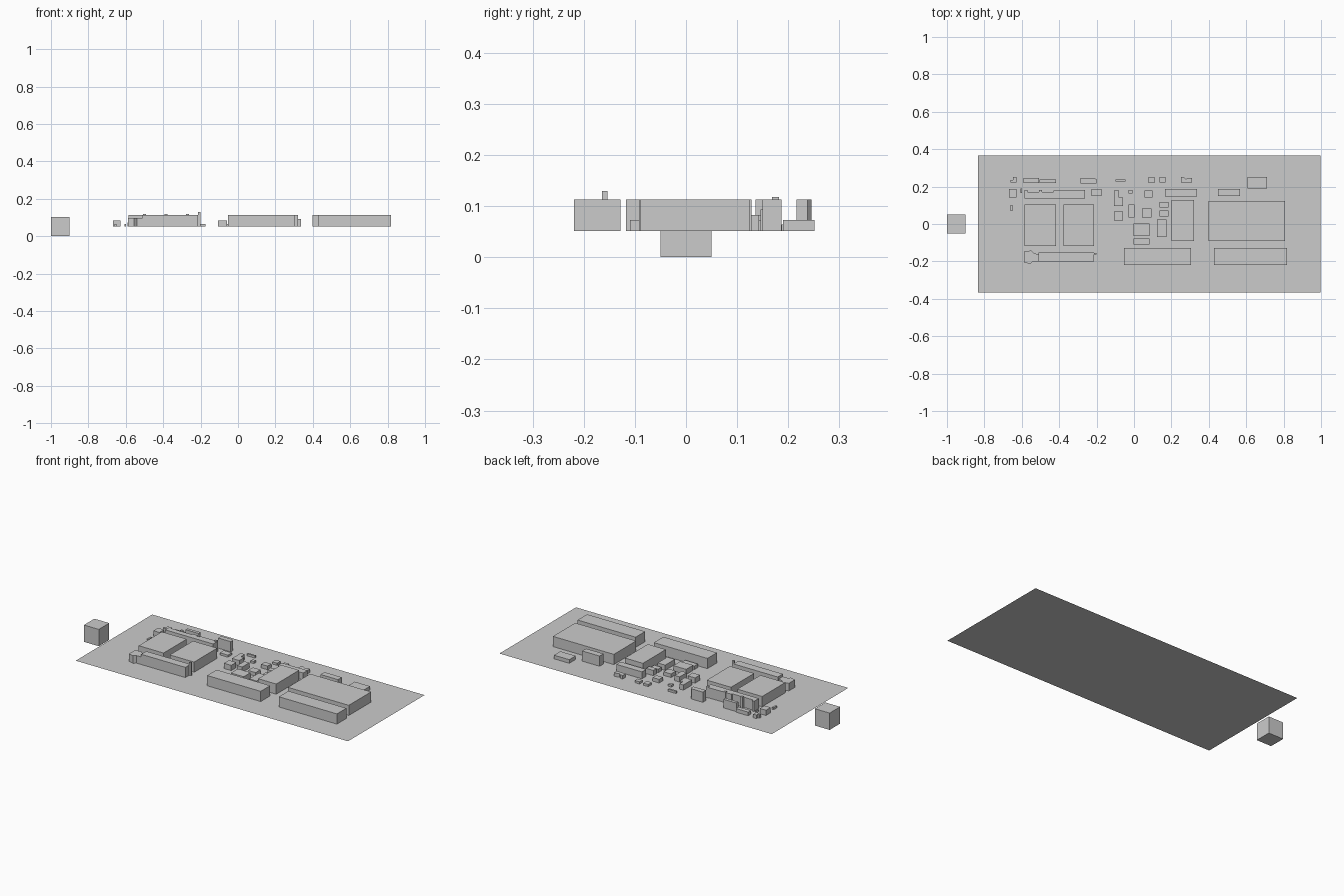
import bpy, bmesh

BASE = 0.051


def make(name, bm):
    bmesh.ops.recalc_face_normals(bm, faces=bm.faces)
    me = bpy.data.meshes.new(name)
    bm.to_mesh(me)
    bm.free()
    ob = bpy.data.objects.new(name, me)
    bpy.context.collection.objects.link(ob)
    return ob


def prism(name, outline, top, bottom=BASE):
    """Extrude a footprint straight up."""
    bm = bmesh.new()
    face = bm.faces.new([bm.verts.new((x, y, bottom)) for x, y in outline])
    ext = bmesh.ops.extrude_face_region(bm, geom=[face], use_keep_orig=True)
    for v in ext["geom"]:
        if isinstance(v, bmesh.types.BMVert):
            v.co.z = top
    return make(name, bm)


def block(name, x0, x1, y0, y1, top, bottom=BASE):
    return prism(name, [(x0, y0), (x1, y0), (x1, y1), (x0, y1)], top, bottom)


def blocks(name, top, rects):
    for i, r in enumerate(rects, 1):
        block(f"{name}_{i}", *r, top)


# Ground sheet
bm = bmesh.new()
bm.faces.new([bm.verts.new((x, y, BASE)) for x, y in
              [(-0.833, -0.367), (0.996, -0.367), (0.996, 0.367), (-0.833, 0.367)]])
make("ground_sheet", bm)

# Loose cube beside the site
block("side_cube", -1.0, -0.9, -0.05, 0.05, 0.102, 0.0)

# Large halls
blocks("large_hall", 0.113, [
    (-0.585, -0.418, -0.117, 0.105), (-0.376, -0.213, -0.117, 0.105),
    (0.20, 0.321, -0.092, 0.128), (0.398, 0.807, -0.09, 0.124),
    (-0.054, 0.306, -0.219, -0.128), (0.428, 0.818, -0.219, -0.128)])

# Tall sheds along the back
blocks("tall_shed", 0.113, [(0.449, 0.566, 0.15, 0.187)])
prism("back_shed", [(-0.285, 0.216), (-0.2, 0.216), (-0.2, 0.238),
                    (-0.21, 0.246), (-0.285, 0.246)], 0.113)

# Medium sheds
blocks("medium_shed", 0.093, [(0.165, 0.336, 0.146, 0.187)])
blocks("yard_building", 0.083, [
    (-0.003, 0.083, -0.064, 0.003), (0.123, 0.174, -0.069, 0.024),
    (-0.03, 0.004, 0.035, 0.103), (-0.107, -0.058, 0.018, 0.066),
    (0.137, 0.185, 0.087, 0.118), (-0.668, -0.627, 0.142, 0.187)])
blocks("low_building", 0.073, [
    (-0.003, 0.083, -0.11, -0.077), (0.137, 0.185, 0.04, 0.072),
    (0.043, 0.094, 0.035, 0.082), (0.056, 0.099, 0.142, 0.178),
    (0.608, 0.711, 0.19, 0.251)])
prism("stepped_building", [(-0.107, 0.095), (-0.058, 0.095), (-0.058, 0.142),
                           (-0.08, 0.142), (-0.08, 0.178), (-0.107, 0.178)], 0.083)

# Small huts
blocks("small_hut", 0.064, [
    (-0.227, -0.173, 0.15, 0.188), (-0.03, -0.008, 0.163, 0.183),
    (-0.099, -0.045, 0.226, 0.237), (0.078, 0.11, 0.218, 0.251),
    (0.137, 0.169, 0.221, 0.25), (-0.607, -0.6, 0.166, 0.19),
    (-0.66, -0.649, 0.07, 0.101)])
prism("notched_hut", [(0.25, 0.222), (0.31, 0.222), (0.31, 0.246), (0.29, 0.246),
                      (0.278, 0.24), (0.265, 0.251), (0.25, 0.251)], 0.073)
prism("corner_hut", [(-0.66, 0.221), (-0.627, 0.221), (-0.627, 0.251),
                     (-0.648, 0.251), (-0.648, 0.236), (-0.66, 0.236)], 0.073)
block("back_row_left", -0.59, -0.508, 0.22, 0.246, 0.073)
block("back_row_right", -0.505, -0.418, 0.22, 0.239, 0.103)

# Long rear annex with roof stubs
prism("rear_annex", [(-0.585, 0.136), (-0.262, 0.136), (-0.262, 0.18),
                     (-0.43, 0.178), (-0.43, 0.17), (-0.57, 0.17),
                     (-0.57, 0.182), (-0.585, 0.182)], 0.113)
for i, x in enumerate((-0.5, -0.385, -0.27)):
    block(f"roof_stub_{i + 1}", x - 0.007, x + 0.007, 0.168, 0.182, 0.118)

# Front annex with an irregular lower end and a chimney
block("front_annex", -0.51, -0.213, -0.201, -0.152, 0.113)
prism("front_annex_end", [(-0.588, -0.205), (-0.555, -0.214), (-0.54, -0.201),
                          (-0.51, -0.201), (-0.51, -0.165), (-0.54, -0.152),
                          (-0.55, -0.142), (-0.588, -0.147)], 0.097)
block("chimney", -0.213, -0.201, -0.164, -0.154, 0.13)
